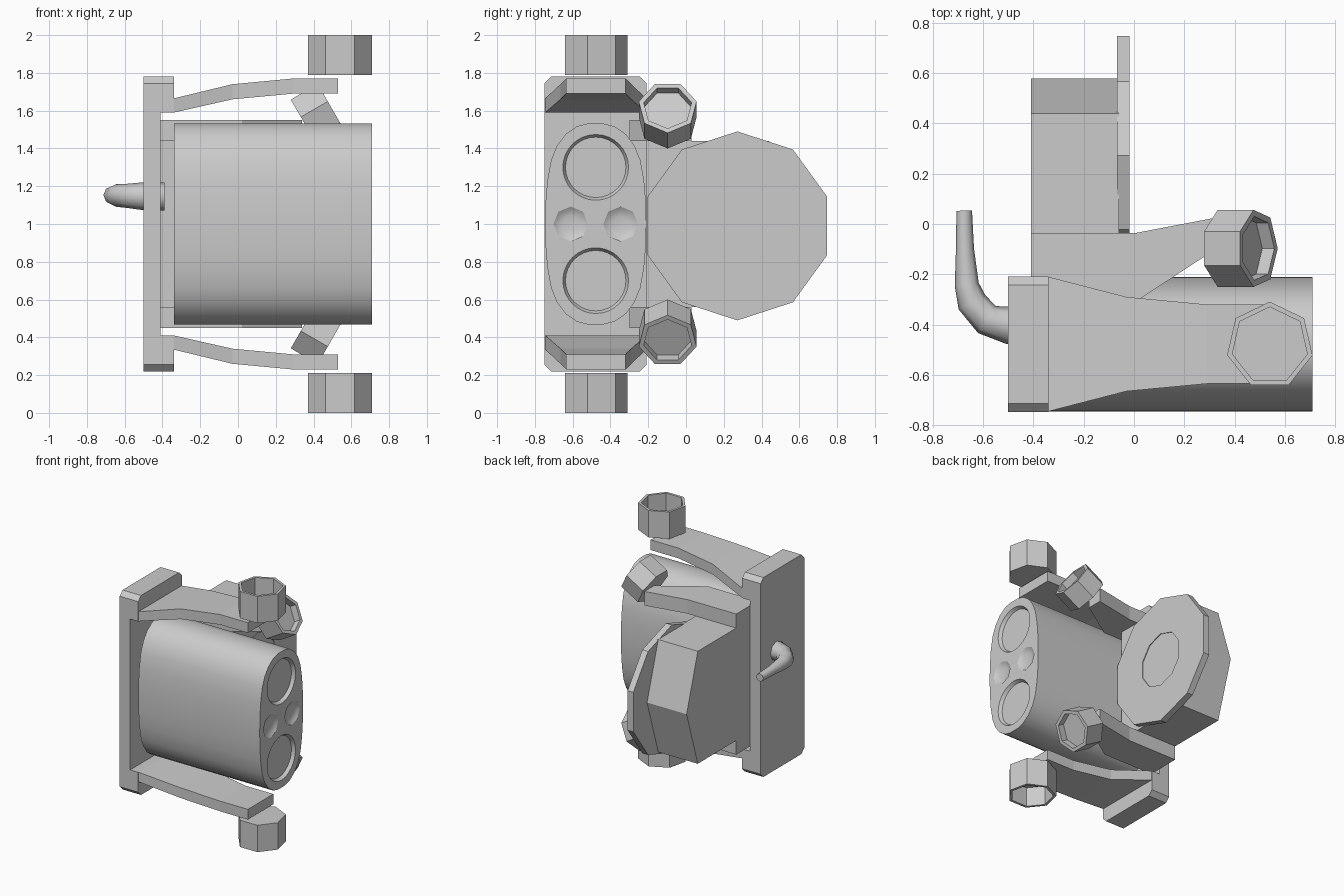
import bpy, bmesh
from math import sin, cos, pi, radians
from mathutils import Vector

if "Cube" in bpy.data.objects:
    bpy.data.objects.remove(bpy.data.objects["Cube"])


def finish(name, bm, angle=None):
    bmesh.ops.recalc_face_normals(bm, faces=bm.faces)
    me = bpy.data.meshes.new(name)
    bm.to_mesh(me)
    bm.free()
    ob = bpy.data.objects.new(name, me)
    bpy.context.collection.objects.link(ob)
    if angle:
        smooth(ob, angle)
    return ob


def activate(ob):
    bpy.ops.object.select_all(action='DESELECT')
    ob.select_set(True)
    bpy.context.view_layer.objects.active = ob


def smooth(ob, angle):
    activate(ob)
    bpy.ops.object.shade_smooth_by_angle(angle=radians(angle))


def loft_bm(rings, flip=False):
    """Skin a list of rings and cap both ends; flip mirrors about z = 1."""
    bm = bmesh.new()
    loops = [[bm.verts.new((p[0], p[1], 2 - p[2] if flip else p[2])) for p in r] for r in rings]
    n = len(loops[0])
    for a, b in zip(loops, loops[1:]):
        for i in range(n):
            j = (i + 1) % n
            bm.faces.new((a[i], a[j], b[j], b[i]))
    bm.faces.new(loops[0])
    bm.faces.new(loops[-1])
    return bm


def loft(name, rings, flip=False, angle=None):
    return finish(name, loft_bm(rings, flip), angle)


def turned(base, axis, start, n, profile):
    """Rings of n sides around an axis; profile is (radius, distance along axis)."""
    d, u = Vector(axis).normalized(), Vector(start).normalized()
    v = d.cross(u)
    return [[Vector(base) + d * h + (u * cos(2 * pi * i / n) + v * sin(2 * pi * i / n)) * r
             for i in range(n)] for r, h in profile]


# Mounting plate: C-shaped section with clipped outer corners
section = [(-.5, .22), (-.34, .22), (-.34, .41), (-.41, .41),
           (-.41, 1.59), (-.34, 1.59), (-.34, 1.78), (-.5, 1.78)]
bm = loft_bm([[(x, y, z) for x, z in section] for y in (-.748, -.208)])
corners = [e for e in bm.edges
           if abs(e.verts[0].co.z - 1) > .77 and abs(e.verts[1].co.z - 1) > .77]
corners = [e for e in corners if abs(e.verts[0].co.y - e.verts[1].co.y) > .1]
# clip the four corners seen along x
clip = [e for e in bm.edges if all(abs(v.co.z - 1) > .77 for v in e.verts)
        and abs(e.verts[0].co.x - e.verts[1].co.x) > .1]
bmesh.ops.bevel(bm, geom=clip, offset=.035, segments=1, affect='EDGES')
finish("mounting_plate", bm)

# Main body: rounded section, smooth sides
quarter = [(.268, 0), (.265, .12), (.256, .23), (.236, .34), (.205, .415),
           (.16, .475), (.1, .517), (.04, .532)]
half = quarter + [(-a, b) for a, b in reversed(quarter[1:])]
outline = half + [(-a, -b) for a, b in half]
body = loft("main_body", [[(x, -.478 + a, 1 + b) for a, b in outline] for x in (-.34, .71)])

# Recessed tube mouths and shallow dimples in the body end
cutters = []
for z in (.7, 1.3):
    cutters.append(loft("mouth_cutter", turned((.685, -.478, z), (1, 0, 0), (0, 0, 1), 32,
                                               [(.16, 0), (.174, .025), (.174, .06)])))
for y in (-.61, -.346):
    cutters.append(loft("dimple_cutter", turned((.69, y, 1), (1, 0, 0), (0, 1, 0), 8,
                                                [(.045, 0), (.075, .008), (.092, .02), (.092, .06)])))
for c in cutters:
    c.hide_render = True
    mod = body.modifiers.new("cut", 'BOOLEAN')
    mod.operation, mod.solver, mod.object = 'DIFFERENCE', 'EXACT', c
    activate(body)
    bpy.ops.object.modifier_apply(modifier=mod.name)
    bpy.data.objects.remove(c)
smooth(body, 28)

for side, flip in (("upper", False), ("lower", True)):
    # Tapered outer bracket
    bracket = [(-.36, -.745, -.21, 1.59, 1.66), (-.34, -.745, -.21, 1.59, 1.665),
               (-.03, -.665, -.29, 1.66, 1.74), (.29, -.635, -.32, 1.69, 1.77),
               (.53, -.635, -.32, 1.69, 1.77)]
    loft(side + "_bracket", [[(x, a, lo), (x, b, lo), (x, b, hi), (x, a, hi)]
                             for x, a, b, lo, hi in bracket], flip)
    # Vertical seven-sided cup
    loft(side + "_cup", turned((.54, -.483, 1.79), (0, 0, 1), (0, 1, 0), 7,
                               [(.174, 0), (.174, .21), (.153, .21), (.153, .06)]), flip, 60)
    bpy.context.object.data.shade_flat()
    # Flat rear arm
    plan = [(-.41, -.035), (.01, -.035), (.34, .028), (.34, -.09), (.02, -.3), (-.41, -.3)]
    loft(side + "_rear_arm", [[(x, y, z) for x, y in plan] for z in (1.44, 1.55)], flip)
    # Tilted seven-sided cup on the rear arm
    s, c = .5, cos(pi / 6)
    loft(side + "_tilted_cup", turned((.35, -.097, 1.536), (c, 0, s), (s, 0, -c), 7,
                                      [(.157, 0), (.157, .165), (.13, .165), (.13, .11)]), flip)

# Rear housing with a pointed back
housing = [(-.21, 1.44), (.44, 1.44), (.578, 1), (.44, .56), (-.21, .56)]
loft("rear_housing", [[(x, y, z) for y, z in housing] for x in (-.41, -.06)])

# Ten-sided disc with a shallow centre panel
loft("disc", turned((-.068, .272, .99), (1, 0, 0), (0, 0, 1), 10,
                    [(.5, 0), (.5, .05), (.21, .05), (.21, .044)]))

# Bent, tapering lever on the plate
path = [(-.39, -.403, .074), (-.5, -.403, .074), (-.585, -.38, .064), (-.645, -.31, .06),
        (-.665, -.24, .048), (-.672, -.1, .036), (-.675, .053, .031)]
rings = []
for i, (x, y, r) in enumerate(path):
    p, q = path[max(i - 1, 0)], path[min(i + 1, len(path) - 1)]
    t = Vector((q[0] - p[0], q[1] - p[1], 0))
    rings += turned((x, y, 1.145 + .012 * i / 6), t, (0, 0, 1), 8, [(r, 0)])
loft("lever", rings, angle=50)
